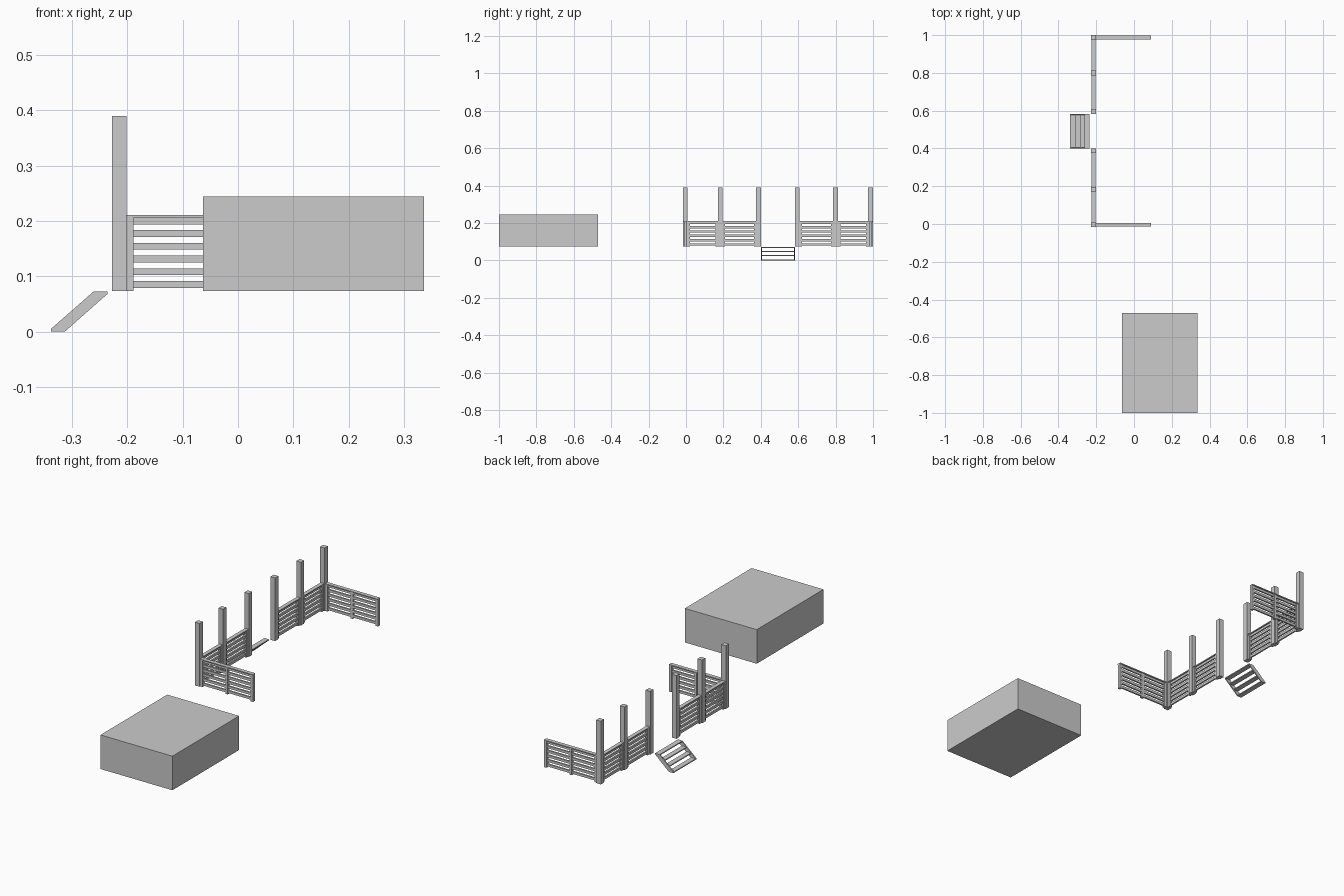
import bpy, bmesh

if "Cube" in bpy.data.objects:
    bpy.data.objects.remove(bpy.data.objects["Cube"])

Z0 = 0.073                      # deck level
PX = -0.2145                    # x of the tall post row
POSTS = [-0.004, 0.183, 0.388, 0.595, 0.80, 0.987]
W = 0.0255                      # tall post width
F = 0.013                       # small fence post width


def add_box(bm, x0, x1, y0, y1, z0, z1):
    vs = bmesh.ops.create_cube(bm, size=1)['verts']
    for v in vs:
        v.co.x = x0 if v.co.x < 0 else x1
        v.co.y = y0 if v.co.y < 0 else y1
        v.co.z = z0 if v.co.z < 0 else z1


def finish(name, bm):
    bmesh.ops.recalc_face_normals(bm, faces=bm.faces)
    me = bpy.data.meshes.new(name)
    bm.to_mesh(me)
    bm.free()
    ob = bpy.data.objects.new(name, me)
    bpy.context.collection.objects.link(ob)
    return ob


def fence(name, a, b, c, along_x, uprights):
    """Slatted fence from a to b, centred on the line c."""
    bm = bmesh.new()

    def bar(s, e, half, z0, z1):
        if along_x:
            add_box(bm, s, e, c - half, c + half, z0, z1)
        else:
            add_box(bm, c - half, c + half, s, e, z0, z1)

    for u in uprights:                       # small uprights
        bar(u - F / 2, u + F / 2, 0.0075, Z0, 0.206)
    for i in range(6):                       # horizontal slats
        z = 0.079 + 0.023 * i
        bar(a + 0.002, b - 0.002, 0.004, z, z + 0.0125)
    bar(a, b, 0.010, 0.206, 0.211)           # cap rail
    return finish(name, bm)


# detached block
bm = bmesh.new()
add_box(bm, -0.063, 0.336, -1.0, -0.471, Z0, 0.244)
finish("block", bm)

# tall posts
for i, y in enumerate(POSTS):
    bm = bmesh.new()
    add_box(bm, PX - W / 2, PX + W / 2, y - W / 2, y + W / 2, Z0, 0.39)
    finish(f"tall_post_{i + 1}", bm)

# fences between the tall posts, leaving the stair opening free
for i in (0, 1, 3, 4):
    a, b = POSTS[i] + W / 2, POSTS[i + 1] - W / 2
    fence(f"long_fence_{i + 1}", a, b, PX, False, (a + F / 2, b - F / 2))

# end fences
a, b = PX + W / 2, 0.091
for name, y in (("end_fence_near", POSTS[0]), ("end_fence_far", POSTS[-1])):
    fence(name, a, b, y, True, (a + F / 2, (a + b) / 2, b - F / 2))

# stair treads
Y0, Y1 = 0.40, 0.583
bm = bmesh.new()
for i in range(4):
    x, z = -0.338 + 0.0255 * i, 0.0225 * i
    add_box(bm, x, x + 0.0255, Y0 + 0.003, Y1 - 0.003, z, z + 0.005)
finish("stair_treads", bm)

# stair stringers
profile = [(-0.338, 0), (-0.313, 0), (-0.236, 0.068),
           (-0.236, 0.0725), (-0.261, 0.0725), (-0.338, 0.005)]
for name, y in (("stringer_near", Y0), ("stringer_far", Y1 - 0.006)):
    bm = bmesh.new()
    face = bm.faces.new([bm.verts.new((x, y, z)) for x, z in profile])
    ext = bmesh.ops.extrude_face_region(bm, geom=[face], use_keep_orig=True)
    for g in ext['geom']:
        if isinstance(g, bmesh.types.BMVert):
            g.co.y += 0.006
    finish(name, bm)
